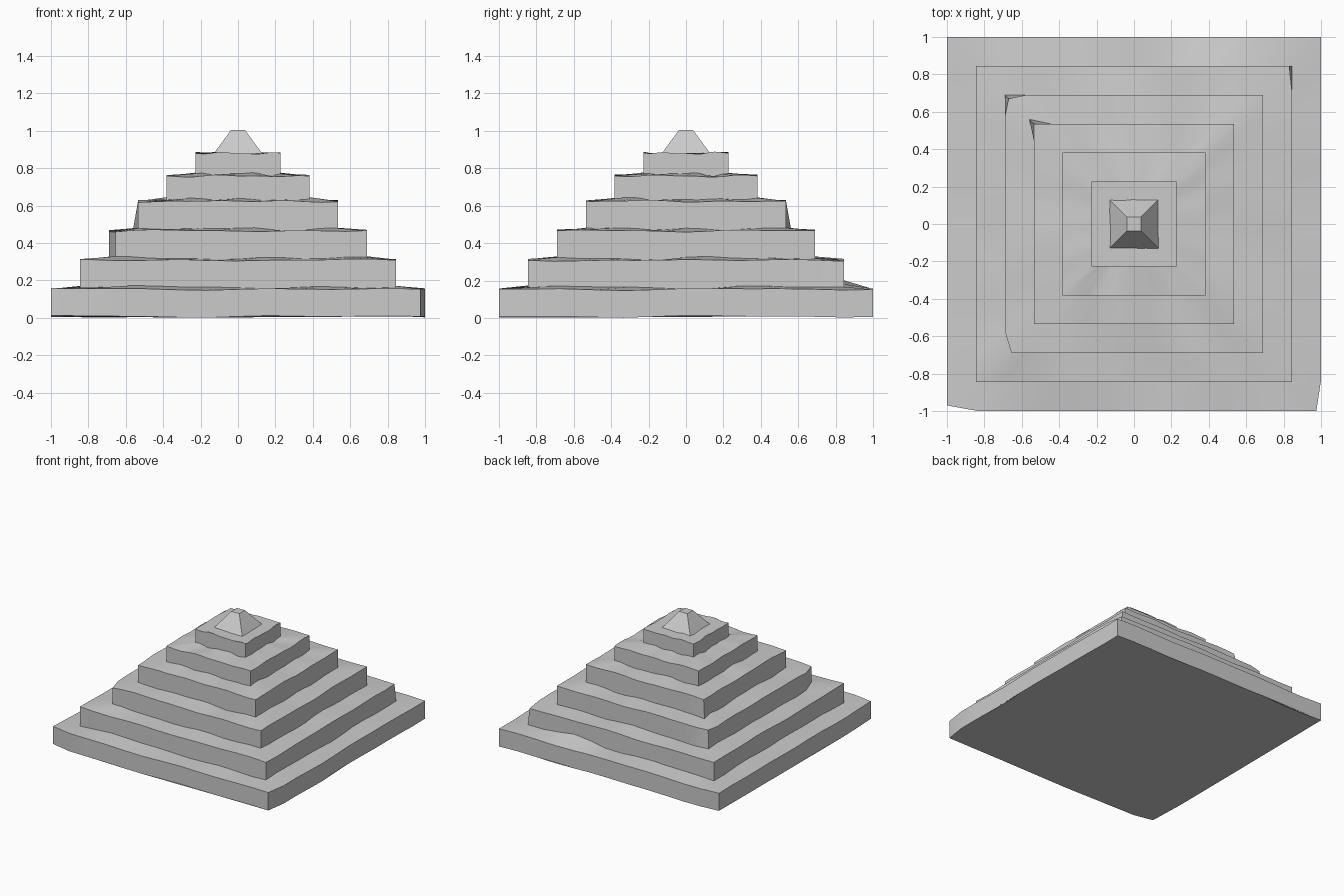
import bpy, bmesh, math, random

if "Cube" in bpy.data.objects:
    bpy.data.objects.remove(bpy.data.objects["Cube"])

random.seed(4)
HALF = [1.0, 0.845, 0.69, 0.535, 0.383, 0.228]
TOPS = [0.16, 0.315, 0.472, 0.63, 0.765, 0.887]
CORNERS = [(-1, -1), (1, -1), (1, 1), (-1, 1)]

# Worn corners: (tier, top edge?, corner) -> x, y shift
CHIPS = {
    (0, 0, 0): (0, 0.03), (0, 1, 0): (0, 0.03),
    (0, 0, 1): (-0.025, 0), (0, 1, 1): (-0.025, 0),
    (1, 1, 2): (-0.015, 0),
    (2, 0, 0): (0.035, 0), (2, 1, 0): (0.035, 0),
    (2, 1, 3): (0.02, -0.02), (3, 0, 3): (-0.025, 0.025),
}


def ring(bm, tier, is_top, segs):
    """Square loop with a gently uneven height."""
    h = HALF[tier]
    phases = [random.uniform(0, math.tau) for _ in range(3)]
    verts = []
    for c in range(4):
        a, b = CORNERS[c], CORNERS[(c + 1) % 4]
        for i in range(segs):
            t = i / segs
            x = h * (a[0] + (b[0] - a[0]) * t)
            y = h * (a[1] + (b[1] - a[1]) * t)
            s = (c + t) * math.tau / 4
            w = sum(math.sin(f * s + p) for f, p in zip((5, 8, 13), phases)) / 3
            if is_top:
                z = TOPS[tier] - 0.006 + 0.008 * w
            elif tier == 0:
                z = 0.008 + 0.008 * w
            else:
                z = TOPS[tier - 1] + 0.004 + 0.012 * w
            # Drift piled against the back of the second tier
            if tier == 1 and not is_top and c == 2:
                z += 0.035 * math.exp(-((x - 0.42) / 0.2) ** 2)
            if i == 0:
                dx, dy = CHIPS.get((tier, int(is_top), c), (0, 0))
                x, y = x + dx, y + dy
            verts.append(bm.verts.new((x, y, max(z, 0))))
    return verts


def bridge(bm, lo, hi):
    n = len(lo)
    for i in range(n):
        j = (i + 1) % n
        bm.faces.new((lo[i], lo[j], hi[j], hi[i]))


def finish(bm, name):
    bmesh.ops.recalc_face_normals(bm, faces=bm.faces)
    me = bpy.data.meshes.new(name)
    bm.to_mesh(me)
    bm.free()
    ob = bpy.data.objects.new(name, me)
    bpy.context.collection.objects.link(ob)
    return ob


# Stepped body: alternating walls and treads
bm = bmesh.new()
loops = [ring(bm, t, top, 12) for t in range(6) for top in (False, True)]
for lo, hi in zip(loops, loops[1:]):
    bridge(bm, lo, hi)
bm.faces.new(loops[0][::-1])
bm.faces.new(loops[-1])
body = finish(bm, "stepped_body")
bpy.context.view_layer.objects.active = body
body.select_set(True)
bpy.ops.object.shade_smooth_by_angle(angle=math.radians(30))

# Capstone: truncated pyramid
bm = bmesh.new()
base = [bm.verts.new((0.13 * x, 0.13 * y, 0.878)) for x, y in CORNERS]
tip = [bm.verts.new((0.037 * x, 0.037 * y, 1.005)) for x, y in CORNERS]
bridge(bm, base, tip)
bm.faces.new(base[::-1])
bm.faces.new(tip)
finish(bm, "capstone")
